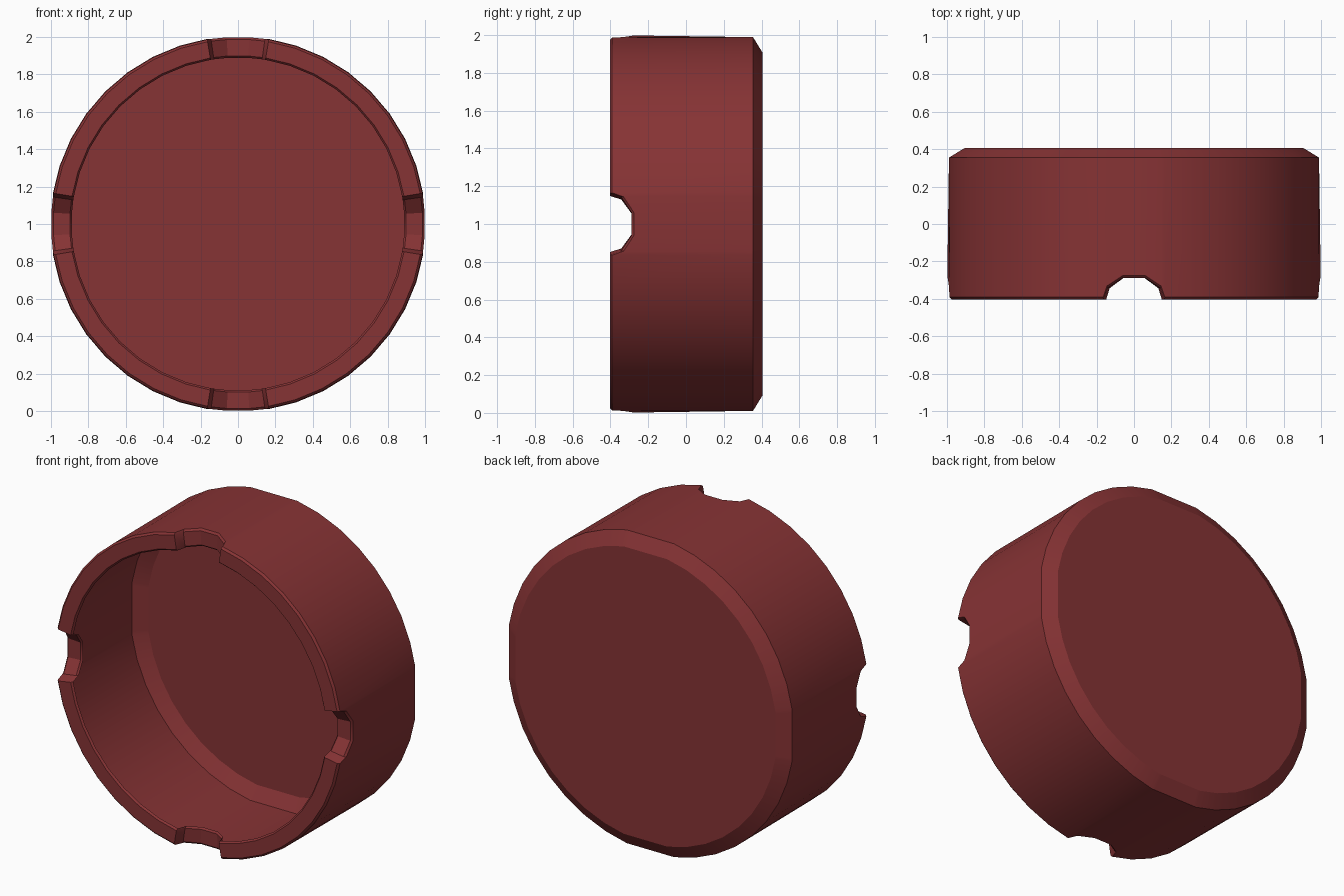
import bpy, bmesh, math

if "Cube" in bpy.data.objects:
    bpy.data.objects.remove(bpy.data.objects["Cube"])

# Column angles and notch depth for one quarter turn (notch centred on 0 degrees)
QUARTER = [(-9.5, 0.0), (-8.3, 0.06), (-3.5, 0.115), (3.5, 0.115), (8.3, 0.06), (9.5, 0.0)]
QUARTER += [(a, 0.0) for a in range(18, 73, 9)]
columns = [(a, depth, q * 90) for q in range(4) for a, depth in QUARTER]

FRONT, BACK = -0.403, 0.405


def ring(bm, radius, y, follow_notch):
    """One loop of vertices around the y axis; rear loops are straight across each notch."""
    verts = []
    for a, depth, turn in columns:
        r = radius
        if not follow_notch and abs(a) < 9.5:
            r *= math.cos(math.radians(9.5)) / math.cos(math.radians(a))
        t = math.radians(a + turn)
        yy = y + (depth if follow_notch else 0.0)
        verts.append(bm.verts.new((r * math.cos(t), yy, 1 + r * math.sin(t))))
    return verts


bm = bmesh.new()
# Inner lip edge, rounded lip, outer wall, back chamfer
loops = [
    ring(bm, 0.89, FRONT + 0.012, True),
    ring(bm, 0.90, FRONT, True),
    ring(bm, 0.988, FRONT, True),
    ring(bm, 1.0, FRONT + 0.012, True),
    ring(bm, 1.003, 0.355, False),
    ring(bm, 0.92, BACK, False),
]
n = len(columns)
for a, b in zip(loops, loops[1:]):
    for i in range(n):
        j = (i + 1) % n
        bm.faces.new((a[i], a[j], b[j], b[i]))

# Flat back disc
centre = bm.verts.new((0, BACK, 1))
for i in range(n):
    bm.faces.new((loops[-1][i], loops[-1][(i + 1) % n], centre))
bmesh.ops.recalc_face_normals(bm, faces=bm.faces)
# The back disc must face away from the open front
if bm.faces[:][-1].normal.y < 0:
    bmesh.ops.reverse_faces(bm, faces=bm.faces)

mesh = bpy.data.meshes.new("round_cap")
bm.to_mesh(mesh)
bm.free()
cap = bpy.data.objects.new("round_cap", mesh)
bpy.context.collection.objects.link(cap)

# Colour
red = bpy.data.materials.new("dark red")
red.diffuse_color = (0.24, 0.033, 0.035, 1)
red.use_nodes = True
red.node_tree.nodes["Principled BSDF"].inputs["Base Color"].default_value = red.diffuse_color
mesh.materials.append(red)

# Smooth wall, crisp edges
bpy.context.view_layer.objects.active = cap
cap.select_set(True)
bpy.ops.object.shade_smooth_by_angle(angle=math.radians(30))
